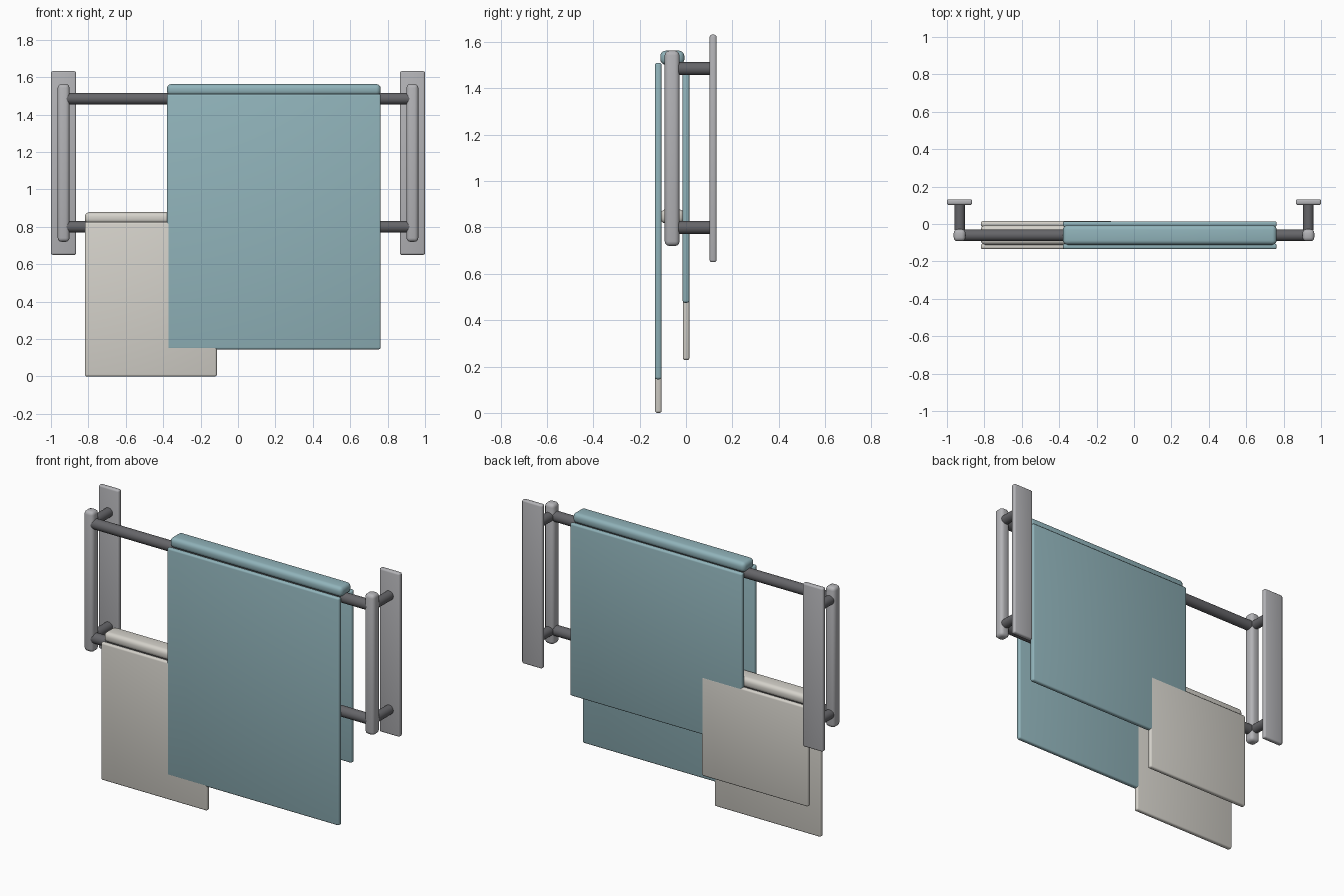
import bpy
from math import pi

if "Cube" in bpy.data.objects:
    bpy.data.objects.remove(bpy.data.objects["Cube"])


def material(name, rgb):
    m = bpy.data.materials.new(name)
    m.diffuse_color = (*rgb, 1)
    m.use_nodes = True
    m.node_tree.nodes["Principled BSDF"].inputs["Base Color"].default_value = m.diffuse_color
    return m


TEAL = material("teal_cloth", (0.28, 0.45, 0.49))
CREAM = material("cream_cloth", (0.66, 0.64, 0.59))
DARK = material("dark_metal", (0.13, 0.13, 0.14))
GREY = material("light_metal", (0.45, 0.45, 0.47))


def finish(ob, name, mat):
    ob.name = name
    ob.data.materials.append(mat)
    bpy.ops.object.shade_smooth_by_angle(angle=0.6)
    return ob


def box(name, x, y, z, bevel, mat, segments=3):
    """Rounded box from (min, max) pairs."""
    bpy.ops.mesh.primitive_cube_add(size=1, location=[sum(p) / 2 for p in (x, y, z)])
    ob = bpy.context.object
    ob.scale = [p[1] - p[0] for p in (x, y, z)]
    bpy.ops.object.transform_apply(location=False, rotation=False, scale=True)
    mod = ob.modifiers.new("rounding", "BEVEL")
    mod.width, mod.segments = bevel, segments
    bpy.ops.object.modifier_apply(modifier=mod.name)
    return finish(ob, name, mat)


def rod(name, centre, radius, length, rotation, mat):
    bpy.ops.mesh.primitive_cylinder_add(vertices=32, radius=radius, depth=length,
                                        location=centre, rotation=rotation)
    return finish(bpy.context.object, name, mat)


RAIL_Y = -0.06
RAIL_Z = {"upper": 1.485, "lower": 0.80}

# Wall plates, end posts and standoffs on both sides
for side, s in (("left", -1), ("right", 1)):
    box(f"{side}_wall_plate", sorted((s * 0.865, s)), (0.102, 0.132), (0.65, 1.632), 0.01, GREY)
    box(f"{side}_post", sorted((s * 0.901, s * 0.964)), (-0.092, -0.028), (0.72, 1.563), 0.02, GREY)
    for level, z in RAIL_Z.items():
        rod(f"{side}_{level}_standoff", (s * 0.932, 0.038, z), 0.028, 0.14, (pi / 2, 0, 0), DARK)

# Horizontal rails
for level, z in RAIL_Z.items():
    rod(f"{level}_rail", (0, RAIL_Y, z), 0.031, 1.86, (0, pi / 2, 0), DARK)


# Towels: front drape, back drape and the fold over the rail
def towel(name, x, rail_z, front_z, back_z, dy, mat):
    top = rail_z + 0.025
    box(f"{name}_front", x, (-0.134 + dy, -0.105 + dy), (front_z, top), 0.01, mat)
    box(f"{name}_back", x, (-0.014 + dy, 0.015 + dy), (back_z, top), 0.01, mat)
    box(f"{name}_fold", x, (-0.111, -0.007), (rail_z + 0.017, rail_z + 0.078), 0.024, mat, 4)


towel("large_towel", (-0.38, 0.763), RAIL_Z["upper"], 0.145, 0.475, -0.0006, TEAL)
towel("small_towel", (-0.819, -0.113), RAIL_Z["lower"], 0.0, 0.228, 0, CREAM)
